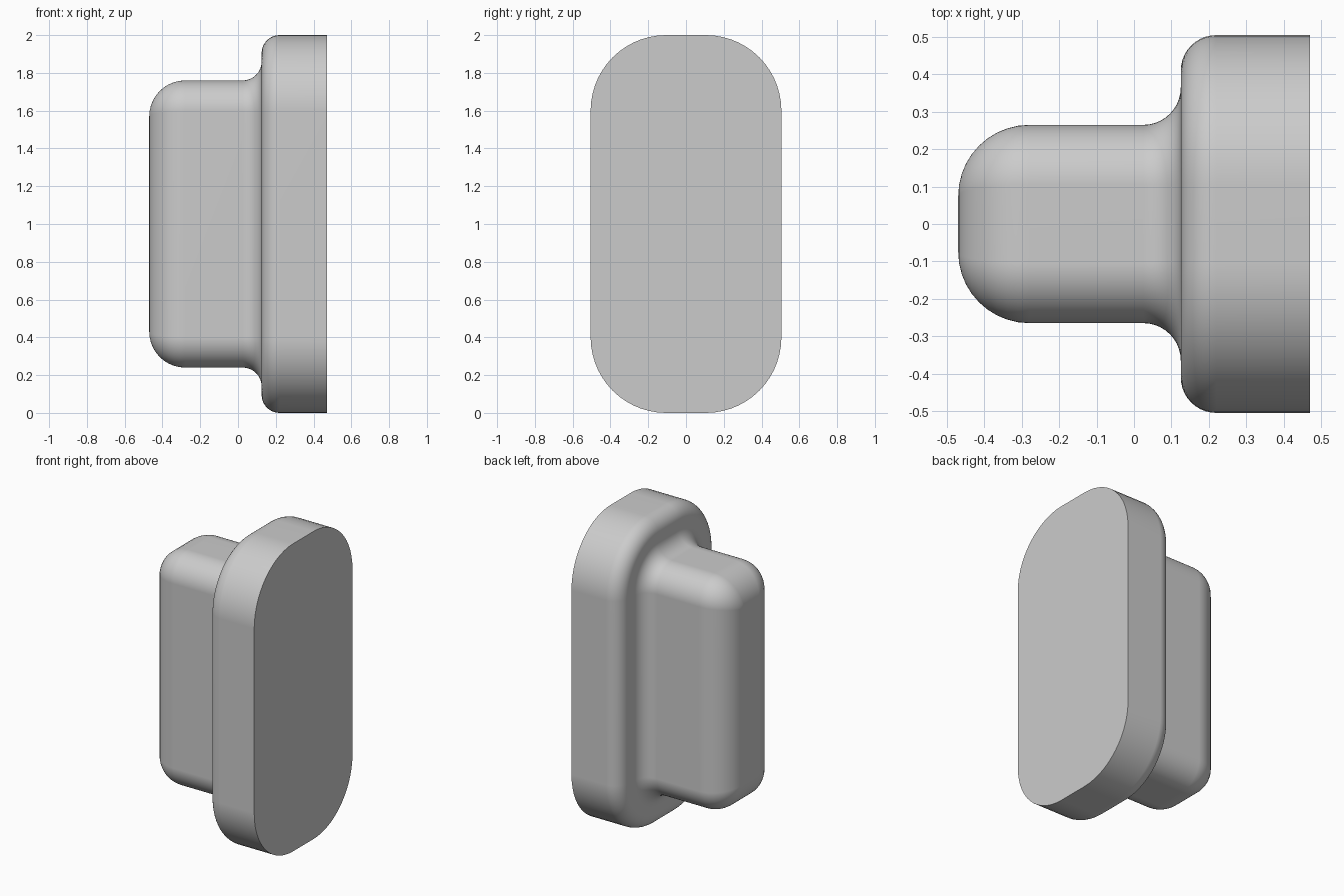
import bpy
import bmesh
from math import sin, cos, pi

cube = bpy.data.objects.get("Cube")
if cube:
    bpy.data.objects.remove(cube)

HALF_Y, HALF_Z, CORNER = 0.505, 1.0, 0.4   # flange outline
STEP, TIP = 0.24, 0.19                     # knob inset, tip rounding
SEG = 14


def arc(cx, cd, r, start, end, n=10):
    """Points of a fillet as (x, inset) pairs."""
    angles = [start + (end - start) * i / n for i in range(n + 1)]
    return [(cx + r * cos(a), cd + r * sin(a)) for a in angles]


def outline(x, inset):
    """Rounded rectangle across the x axis, shrunk by the inset."""
    if inset <= STEP:
        r = CORNER - inset
    else:
        r = max(0.005, (CORNER - STEP) * (1 - (inset - STEP) / TIP))
    cy, cz = HALF_Y - inset - r, HALF_Z - inset - r
    points = []
    for q, (sy, sz) in enumerate([(1, 1), (-1, 1), (-1, -1), (1, -1)]):
        for i in range(SEG + 1):
            a = (q + i / SEG) * pi / 2
            points.append((x, sy * cy + r * cos(a), HALF_Z + sz * cz + r * sin(a)))
    return points


# Section from the flat flange back to the rounded knob tip
profile = [(0.47, 0)]
profile += arc(0.22, 0.095, 0.095, -pi / 2, -pi)
profile += arc(0.025, 0.14, 0.1, 0, pi / 2)
profile += arc(-0.28, STEP + TIP, TIP, -pi / 2, -pi)

# Loft the outlines and cap both ends
bm = bmesh.new()
rings = [[bm.verts.new(p) for p in outline(x, d)] for x, d in profile]
for a, b in zip(rings, rings[1:]):
    n = len(a)
    for i in range(n):
        j = (i + 1) % n
        bm.faces.new((a[i], a[j], b[j], b[i]))
bm.faces.new(rings[0])
bm.faces.new(rings[-1])
bmesh.ops.recalc_face_normals(bm, faces=bm.faces)

mesh = bpy.data.meshes.new("flanged_knob")
bm.to_mesh(mesh)
bm.free()
knob = bpy.data.objects.new("flanged_knob", mesh)
bpy.context.collection.objects.link(knob)

# Plain grey material
grey = bpy.data.materials.new("plain_grey")
grey.use_nodes = True
color = (0.6, 0.6, 0.6, 1)
grey.diffuse_color = color
grey.node_tree.nodes["Principled BSDF"].inputs["Base Color"].default_value = color
mesh.materials.append(grey)

# Smooth fillets with a crisp back rim
bpy.ops.object.select_all(action="DESELECT")
knob.select_set(True)
bpy.context.view_layer.objects.active = knob
bpy.ops.object.shade_smooth_by_angle(angle=pi / 6)
weighted = knob.modifiers.new("weighted_normals", "WEIGHTED_NORMAL")
weighted.keep_sharp = True
